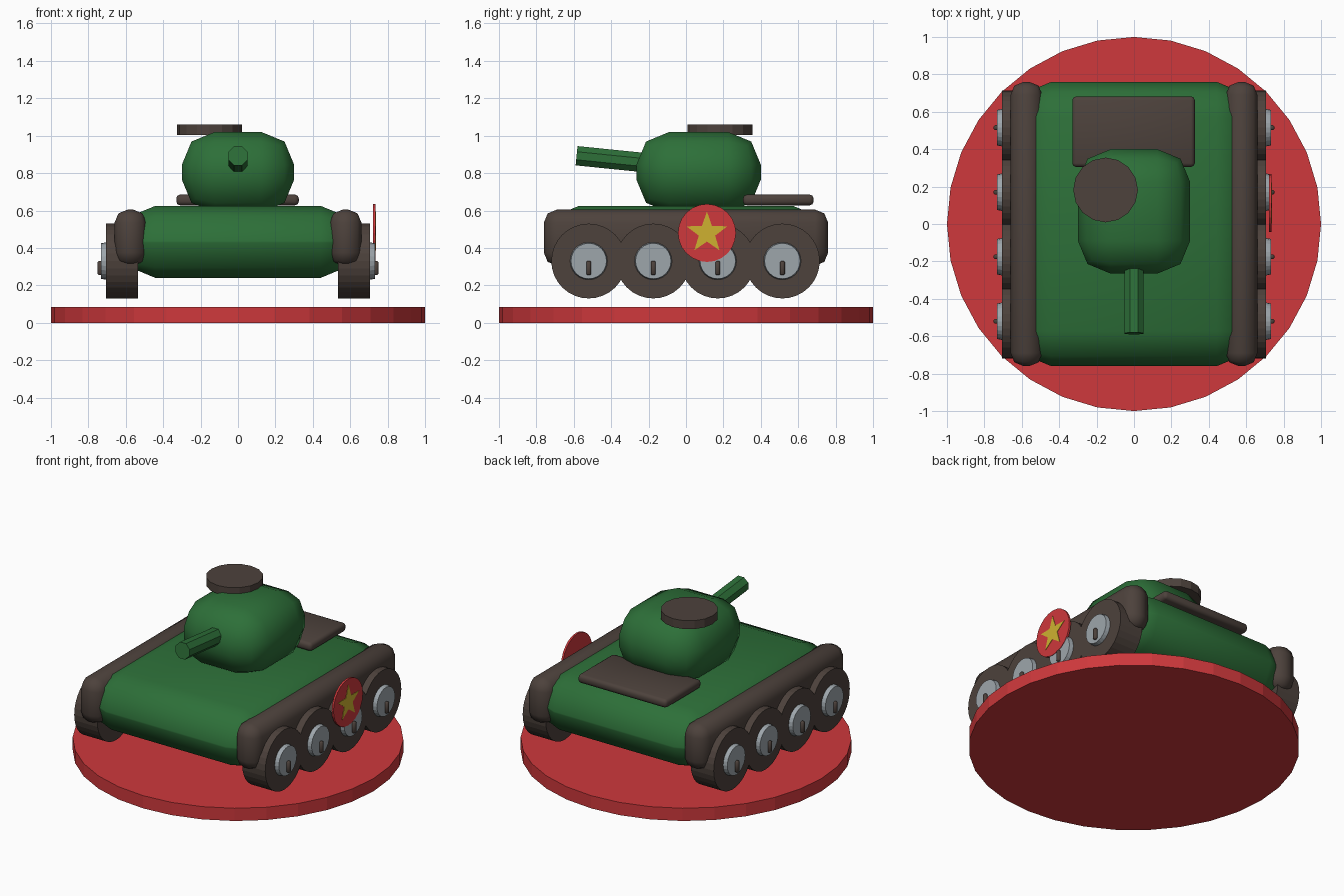
import bpy, bmesh, math
from mathutils import Vector

old = bpy.data.objects.get("Cube")
if old:
    bpy.data.objects.remove(old, do_unlink=True)


def material(name, rgb):
    m = bpy.data.materials.new(name)
    m.use_nodes = True
    m.diffuse_color = (*rgb, 1)
    m.node_tree.nodes["Principled BSDF"].inputs["Base Color"].default_value = (*rgb, 1)
    return m


RED = material("red", (0.62, 0.04, 0.045))
GREEN = material("army green", (0.026, 0.16, 0.04))
BROWN = material("dark brown", (0.074, 0.054, 0.045))
SILVER = material("silver", (0.34, 0.38, 0.41))
YELLOW = material("yellow", (0.62, 0.44, 0.03))


def finish(name, bm, mat, smooth=None):
    bmesh.ops.recalc_face_normals(bm, faces=bm.faces)
    mesh = bpy.data.meshes.new(name)
    bm.to_mesh(mesh)
    bm.free()
    mesh.materials.append(mat)
    ob = bpy.data.objects.new(name, mesh)
    bpy.context.collection.objects.link(ob)
    if smooth:
        bpy.ops.object.select_all(action='DESELECT')
        ob.select_set(True)
        bpy.context.view_layer.objects.active = ob
        bpy.ops.object.shade_smooth_by_angle(angle=math.radians(smooth))
    return ob


def rounded_box(name, lo, hi, mat, bevel=0.0, segments=2):
    """Box between two corners with rounded edges."""
    lo, hi = Vector(lo), Vector(hi)
    bm = bmesh.new()
    bmesh.ops.create_cube(bm, size=1)
    for v in bm.verts:
        v.co = (lo + hi) / 2 + v.co * (hi - lo)
    if bevel:
        bmesh.ops.bevel(bm, geom=bm.edges[:], offset=bevel, segments=segments,
                        profile=0.5, affect='EDGES')
    return finish(name, bm, mat, 60 if bevel else None)


def rod(name, start, end, r1, mat, sides, r2=None, turn=0.0, smooth=None):
    """Cylinder or cone between two points."""
    start, end = Vector(start), Vector(end)
    axis = end - start
    bm = bmesh.new()
    bmesh.ops.create_cone(bm, cap_ends=True, segments=sides, radius1=r1,
                          radius2=r1 if r2 is None else r2, depth=axis.length)
    spin = Vector((0, 0, 1)).rotation_difference(axis).to_matrix()
    c, s = math.cos(turn), math.sin(turn)
    for v in bm.verts:
        x, y, z = v.co
        v.co = (start + end) / 2 + spin @ Vector((x * c - y * s, x * s + y * c, z))
    return finish(name, bm, mat, smooth)


# Display base
rod("display_base", (0, 0, 0), (0, 0, 0.085), 1.0, RED, 32)

# Hull, turret and gun
rounded_box("hull", (-0.63, -0.76, 0.24), (0.63, 0.76, 0.625), GREEN, 0.188)
rounded_box("turret", (-0.3, -0.265, 0.59), (0.3, 0.4, 1.02), GREEN, 0.175)
rod("gun_barrel", (0, -0.585, 0.893), (0, -0.15, 0.849), 0.056, GREEN, 8,
    turn=math.pi / 8)
rod("turret_hatch", (-0.152, 0.182, 1.004), (-0.152, 0.182, 1.06), 0.173, BROWN, 16)
rounded_box("engine_cover", (-0.33, 0.305, 0.628), (0.325, 0.682, 0.685), BROWN, 0.02)

# Running gear on both sides
for side, s in (("left", 1), ("right", -1)):
    xs = sorted((s * 0.49, s * 0.66))
    rounded_box(f"{side}_fender", (xs[0], -0.76, 0.305), (xs[1], 0.76, 0.605),
                BROWN, 0.07)
    for i in range(4):
        y, z = -0.52 + 0.345 * i, 0.33
        tag = f"{side}_{i + 1}"
        rod(f"wheel_{tag}", (s * 0.535, y, z), (s * 0.705, y, z), 0.2, BROWN, 32)
        rod(f"hub_{tag}", (s * 0.7, y, z), (s * 0.732, y, z), 0.101, SILVER, 24,
            r2=0.095)
        bx = sorted((s * 0.72, s * 0.75))
        rounded_box(f"hub_pin_{tag}", (bx[0], y - 0.013, z - 0.075),
                    (bx[1], y + 0.013, z), BROWN, 0.006, 1)

# Round badge with a star on the left flank
BY, BZ = 0.112, 0.48
rod("badge_disc", (0.722, BY, BZ), (0.735, BY, BZ), 0.155, RED, 24)
bm = bmesh.new()
ring = []
for i in range(10):
    r = 0.046 if i % 2 else 0.115
    a = math.pi / 2 + i * math.pi / 5
    ring.append(bm.verts.new((0.734, BY + r * math.cos(a), BZ + r * math.sin(a))))
face = bm.faces.new(ring)
top = bmesh.ops.extrude_face_region(bm, geom=[face])["geom"]
bmesh.ops.translate(bm, vec=(0.004, 0, 0),
                    verts=[g for g in top if isinstance(g, bmesh.types.BMVert)])
finish("badge_star", bm, YELLOW)
